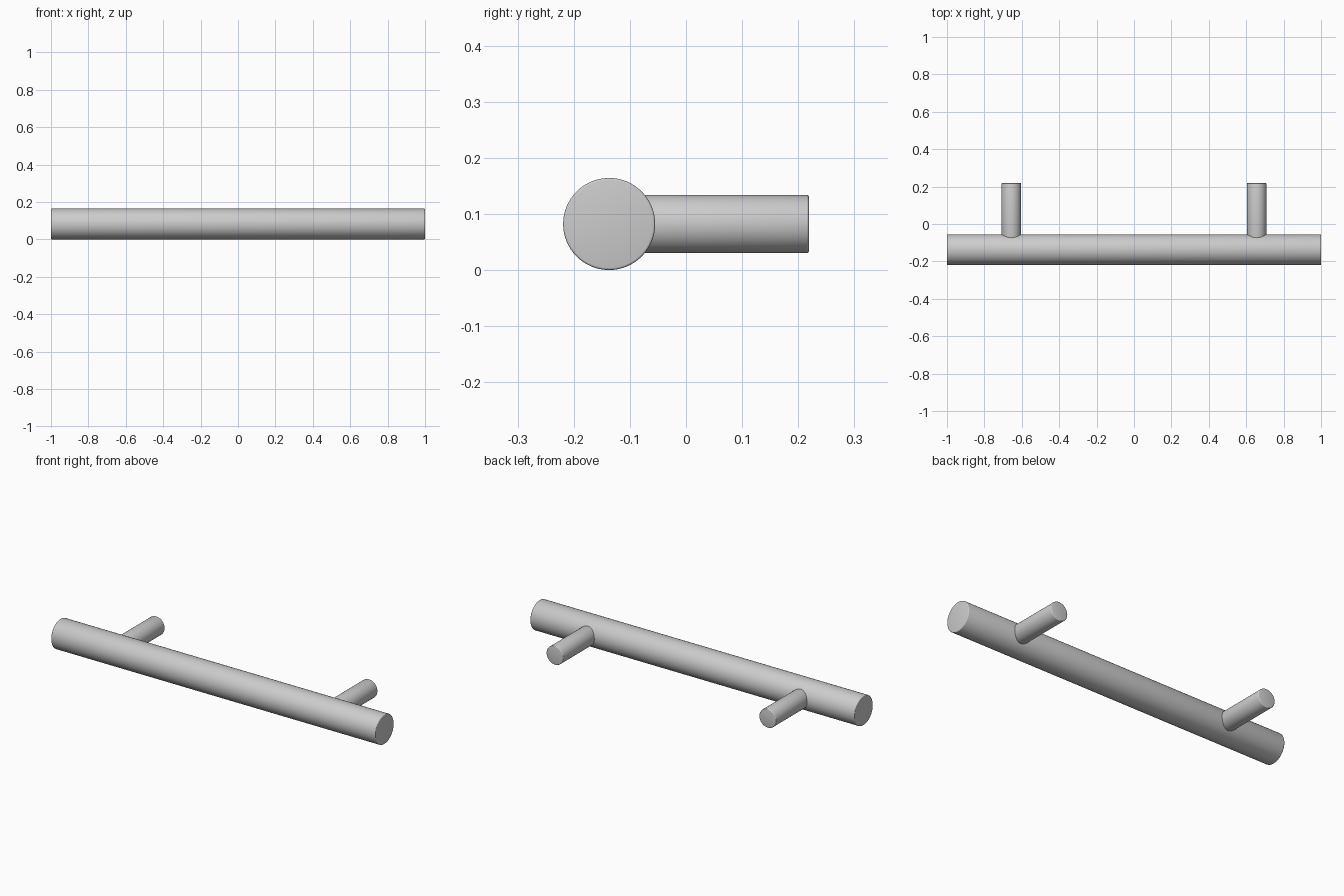
import bpy
from math import pi

if "Cube" in bpy.data.objects:
    bpy.data.objects.remove(bpy.data.objects["Cube"])

BAR_R, POST_R = 0.082, 0.052
BAR_Y, BACK_Y, POST_X = -0.137, 0.219, 0.656


def rod(name, radius, length, location, rotation):
    """Smooth cylinder with slightly softened end rims."""
    bpy.ops.mesh.primitive_cylinder_add(vertices=64, radius=radius, depth=length,
                                        location=location, rotation=rotation)
    ob = bpy.context.object
    ob.name = name
    bpy.ops.object.transform_apply(location=False, rotation=True, scale=True)
    bevel = ob.modifiers.new("rim", 'BEVEL')
    bevel.width = 0.004
    bevel.segments = 3
    bevel.limit_method = 'ANGLE'
    bevel.angle_limit = pi / 4
    bpy.ops.object.modifier_apply(modifier=bevel.name)
    bpy.ops.object.shade_smooth_by_angle(angle=pi / 5)
    return ob


# Long grip bar along x
rod("grip_bar", BAR_R, 2.0, (0, BAR_Y, BAR_R), (0, pi / 2, 0))

# Two mounting posts running back from inside the bar
start_y = BAR_Y + 0.04
for side, sign in (("left", -1), ("right", 1)):
    rod(f"{side}_post", POST_R, BACK_Y - start_y,
        (sign * POST_X, (start_y + BACK_Y) / 2, BAR_R), (pi / 2, 0, 0))
